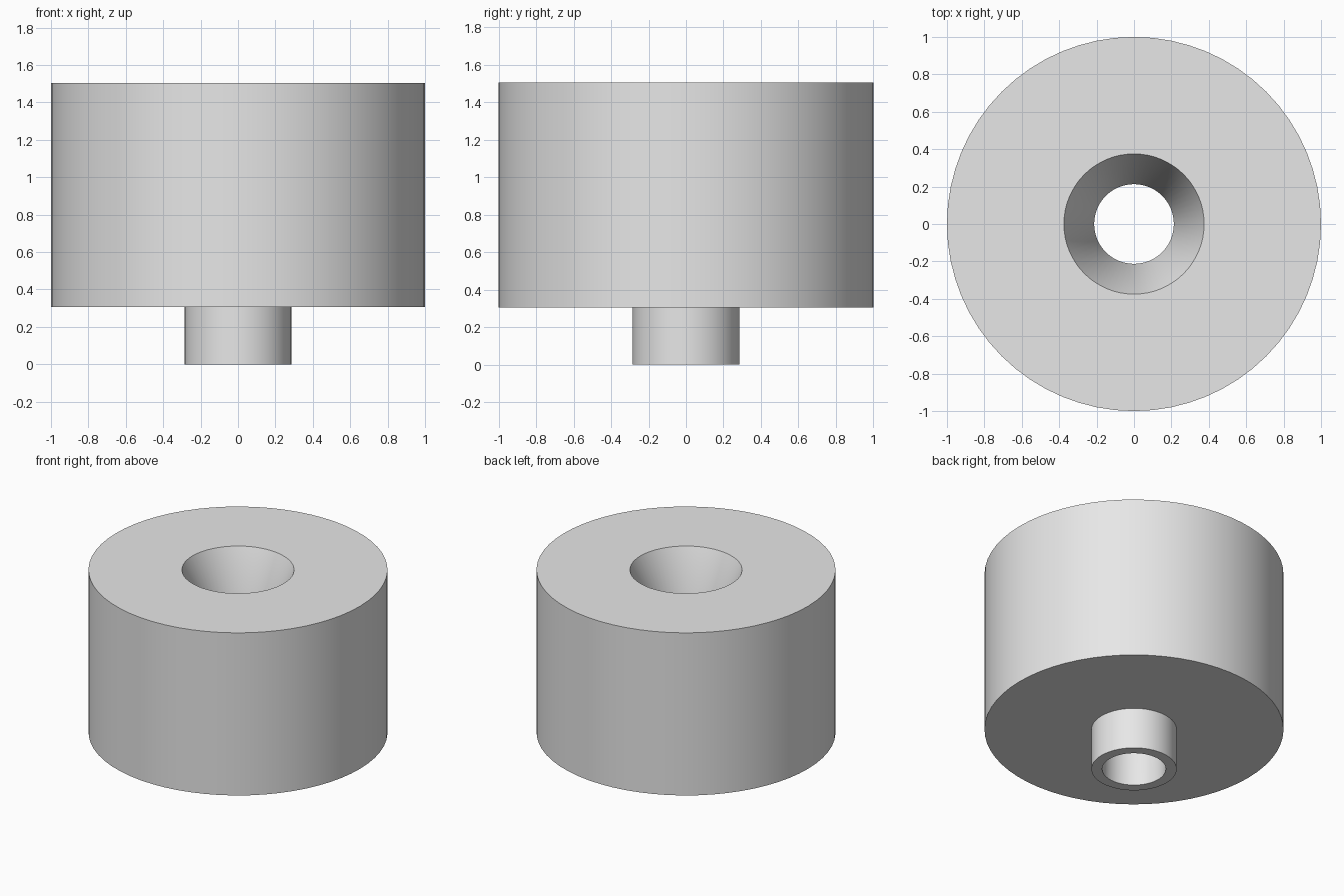
import bpy
import bmesh
import math

cube = bpy.data.objects.get("Cube")
if cube:
    bpy.data.objects.remove(cube, do_unlink=True)

SEGMENTS = 64

grey = bpy.data.materials.new("light_grey")
grey.use_nodes = True
colour = (0.8, 0.8, 0.8, 1.0)
grey.diffuse_color = colour
grey.node_tree.nodes["Principled BSDF"].inputs["Base Color"].default_value = colour


def lathe(name, profile, material):
    """Revolve a closed (radius, height) profile around z."""
    bm = bmesh.new()
    rings = []
    for i in range(SEGMENTS):
        a = 2 * math.pi * i / SEGMENTS
        rings.append([bm.verts.new((r * math.cos(a), r * math.sin(a), z))
                      for r, z in profile])
    n = len(profile)
    for i, ring in enumerate(rings):
        following = rings[(i + 1) % SEGMENTS]
        for j in range(n):
            k = (j + 1) % n
            bm.faces.new((ring[j], following[j], following[k], ring[k]))
    bmesh.ops.recalc_face_normals(bm, faces=bm.faces[:])
    mesh = bpy.data.meshes.new(name)
    bm.to_mesh(mesh)
    bm.free()
    mesh.materials.append(material)
    obj = bpy.data.objects.new(name, mesh)
    bpy.context.collection.objects.link(obj)
    bpy.ops.object.select_all(action="DESELECT")
    obj.select_set(True)
    bpy.context.view_layer.objects.active = obj
    bpy.ops.object.shade_smooth_by_angle(angle=math.radians(30))
    return obj


# Wide drum with a narrow neck below and a funnelled through-hole
lathe("funnelled_drum", [
    (0.285, 0.0), (0.285, 0.305),   # neck
    (1.0, 0.305), (1.0, 1.505),     # drum
    (0.375, 1.505), (0.213, 1.1),   # funnel
    (0.213, 0.0),                   # bore
], grey)
